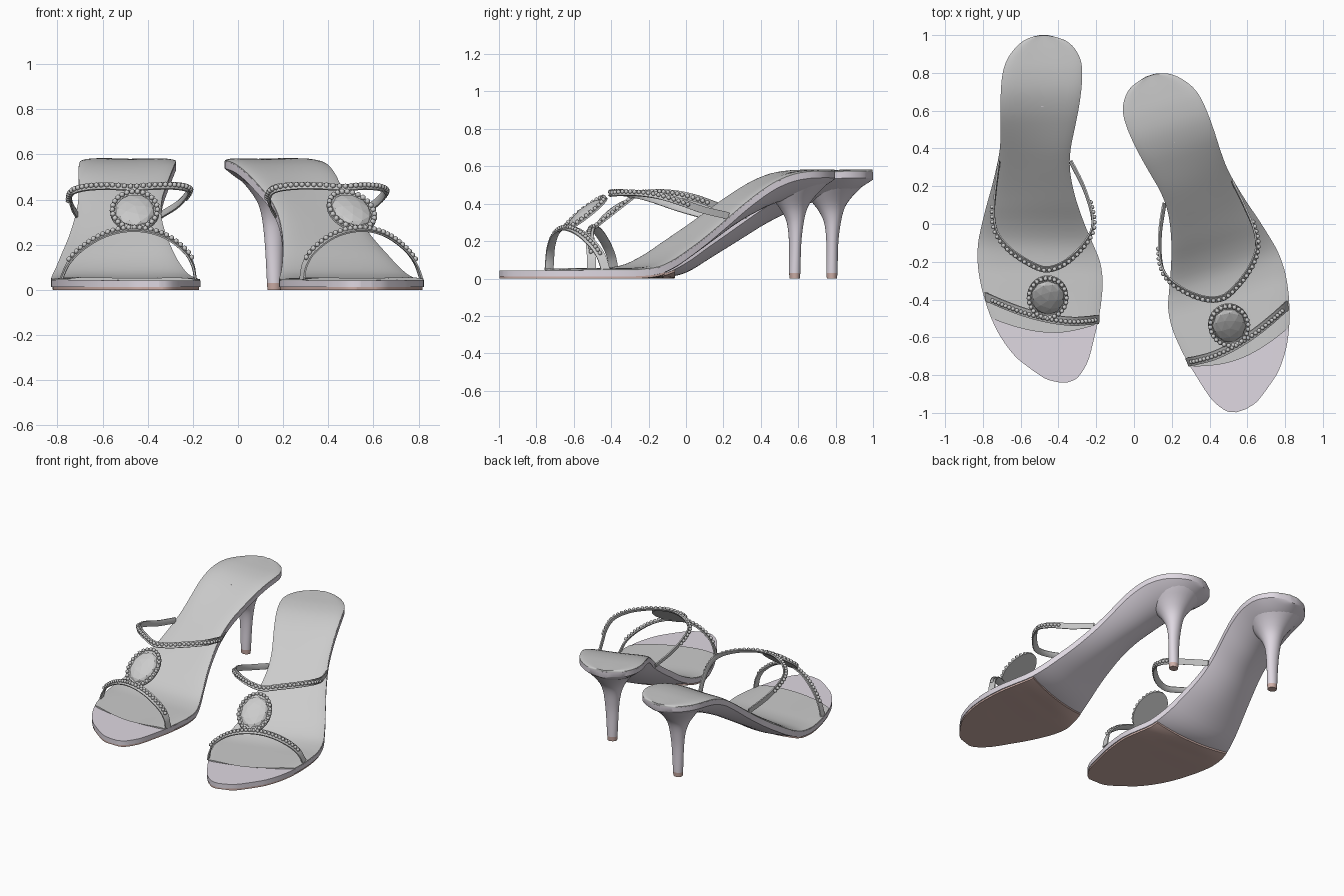
import bpy, bmesh, math
from mathutils import Vector, Matrix

if "Cube" in bpy.data.objects:
    bpy.data.objects.remove(bpy.data.objects["Cube"])

# second shoe = mirrored, turned copy of the first
TO_RIGHT = (Matrix.Translation((-.053, -.312, 0)) @ Matrix.Rotation(math.radians(18.4), 4, 'Z')
            @ Matrix.Diagonal((-1, 1, 1, 1)))


def material(name, col):
    m = bpy.data.materials.new(name)
    m.diffuse_color = (*col, 1)
    m.use_nodes = True
    m.node_tree.nodes["Principled BSDF"].inputs["Base Color"].default_value = m.diffuse_color
    return m


LILAC = material("lilac_leather", (.74, .69, .76))
ROSE = material("rose_sole", (.62, .43, .39))


def make(name, bm, mat=None, angle=40):
    """Writes the part into both shoes."""
    for side, M in (("left", Matrix()), ("right", TO_RIGHT)):
        b = bm.copy()
        b.transform(M)
        bmesh.ops.recalc_face_normals(b, faces=b.faces[:])
        me = bpy.data.meshes.new(side + "_" + name)
        b.to_mesh(me)
        b.free()
        for p in me.polygons:
            p.use_smooth = angle > 0
        if angle:
            me.set_sharp_from_angle(angle=math.radians(angle))
        if mat:
            me.materials.append(mat)
        bpy.context.collection.objects.link(bpy.data.objects.new(side + "_" + name, me))
    bm.free()


def loft(rings):
    bm = bmesh.new()
    vs = [[bm.verts.new(p) for p in r] for r in rings]
    n = len(vs[0])
    for a, b in zip(vs, vs[1:]):
        for i in range(n):
            bm.faces.new((a[i], a[(i + 1) % n], b[(i + 1) % n], b[i]))
    bm.faces.new(vs[0])
    bm.faces.new(vs[-1][::-1])
    return bm


def spline(tab, t, k=1):
    """Smooth interpolation of column k of a table keyed by column 0."""
    t = min(max(t, tab[0][0]), tab[-1][0])
    i = max(j for j in range(len(tab) - 1) if tab[j][0] <= t)

    def slope(j):
        a, b = tab[max(j - 1, 0)], tab[min(j + 1, len(tab) - 1)]
        return (b[k] - a[k]) / (b[0] - a[0])
    h = tab[i + 1][0] - tab[i][0]
    s = (t - tab[i][0]) / h
    return ((2*s**3 - 3*s*s + 1) * tab[i][k] + (s**3 - 2*s*s + s) * h * slope(i)
            + (3*s*s - 2*s**3) * tab[i + 1][k] + (s**3 - s*s) * h * slope(i + 1))


# sole outline: y, outer x, inner x
OUT = [(-.838, -.40, -.35), (-.825, -.455, -.315), (-.80, -.50, -.287), (-.75, -.57, -.255),
       (-.7, -.63, -.235), (-.6, -.705, -.21), (-.5, -.755, -.187), (-.4, -.79, -.172),
       (-.3, -.815, -.166), (-.2, -.828, -.18), (-.1, -.825, -.22), (0, -.805, -.262),
       (.1, -.78, -.298), (.2, -.752, -.325), (.3, -.728, -.34), (.4, -.71, -.335),
       (.5, -.706, -.315), (.6, -.707, -.295), (.7, -.705, -.28), (.8, -.695, -.274),
       (.87, -.672, -.283), (.93, -.63, -.315), (.97, -.585, -.36), (.99, -.54, -.415),
       (1.0, -.50, -.455)]
# height of the sole's top, depth of the rounded underside, drop of the outer edge
TOP = [(-.84, .042), (-.3, .042), (-.2, .045), (-.1, .066), (0, .12), (.1, .192), (.2, .262),
       (.3, .333), (.4, .402), (.5, .462), (.6, .514), (.7, .55), (.8, .566), (.9, .57), (1, .57)]
BELLY = [(-.84, 0), (-.2, 0), (-.1, .02), (0, .045), (.2, .06), (.4, .08), (.6, .1), (.8, .1),
         (.9, .07), (1, .01)]
DROP = [(-.84, 0), (-.2, 0), (0, .02), (.15, .035), (.35, .03), (.6, 0), (1, 0)]
US = [-math.cos(math.pi * i / 18) for i in range(19)]


def top(y, u):
    return spline(TOP, y) - spline(DROP, y) * ((1 - u) / 2)**2


def under(y, u):
    g = (spline(TOP, y + .01) - spline(TOP, y - .01)) / .02
    return max(.012, top(y, u) - .032 * math.sqrt(1 + g*g) - spline(BELLY, y) * (1 - u*u))


def stations(a, b):
    ys = []
    for r, s in zip(OUT, OUT[1:]):
        ys += [r[0] + (s[0] - r[0]) * i / 3 for i in range(3)]
    return [a] + [y for y in ys if a + .004 < y < b - .004] + [b]


def slab(a, b, hi, lo, inset=1.0, bend=lambda y, u: y):
    rings = []
    for y in stations(a, b):
        ring = []
        for f, us in ((hi, US), (lo, US[::-1])):
            for u in us:
                yy = bend(y, u)
                l, r = spline(OUT, yy, 1), spline(OUT, yy, 2)
                ring.append((((l + r) + (r - l) * u * inset) / 2, yy, f(yy, u)))
        rings.append(ring)
    return loft(rings)


# soles and footbed
make("midsole", slab(-.838, 1, top, under), LILAC)
make("outsole", slab(-.832, -.06, lambda y, u: under(y, u) + .003,
                     lambda y, u: under(y, u) - .012, .98), ROSE)
make("footbed", slab(-.575, .998, lambda y, u: top(y, u) + .005 + .009 * (1 - u**8) - .004 * (1 - u*u)**2,
                     lambda y, u: top(y, u) - .003, .995,
                     lambda y, u: y + (.06 * u*u - .015 * u) * max(0, 1 - (y + .575) / .3)))


# heel stem and tip: z, front y, back y, half width
def post(rows):
    return loft([[(-.485 + w * math.cos(a), (f + b) / 2 + (b - f) / 2 * math.sin(a), z)
                  for a in (math.tau * i / 28 for i in range(28))] for z, f, b, w in rows])


HEEL = [(.03, .75, .81, .033), (.2, .75, .815, .042), (.3, .738, .828, .052), (.36, .71, .842, .066),
        (.4, .68, .86, .085), (.45, .64, .9, .12), (.5, .62, .95, .16), (.533, .62, .98, .182)]
fine = [.03 + .503 * i / 26 for i in range(27)]
make("heel", post([(z, *(spline(HEEL, z, k) for k in (1, 2, 3))) for z in fine]), LILAC, 50)
make("heel_tip", post([(0, .753, .807, .031), (.03, .75, .81, .033)]), ROSE)


# straps: ribbon along a path, with a row of beads on top
def beads(spots, r):
    bm = bmesh.new()
    for p in spots:
        bmesh.ops.create_icosphere(bm, subdivisions=1, radius=r, matrix=Matrix.Translation(p))
    return bm


def strap(name, pts, axis, width, count, t0, t1):
    keyed, d = [], 0
    for i, p in enumerate(pts):
        d += (Vector(p) - Vector(pts[i - 1])).length if i else 0
        keyed.append((d, *p))

    def at(t):
        return Vector([spline(keyed, t * d, k) for k in (1, 2, 3)])

    def frame(t):
        tan = (at(min(t + .01, 1)) - at(max(t - .01, 0))).normalized()
        w = Vector(axis)
        w = (w - tan * w.dot(tan)).normalized()
        n = w.cross(tan)
        return at(t), w, n
    rings = []
    for i in range(61):
        p, w, n = frame(i / 60)
        rings.append([p + w * a * width / 2 + n * b * .007
                      for a, b in ((-1, -.6), (1, -.6), (1, .5), (.5, 1), (-.5, 1), (-1, .5))])
    make(name, loft(rings), None, 50)
    spots = []
    for i in range(count):
        p, w, n = frame(t0 + (t1 - t0) * i / (count - 1))
        # outward side is away from the middle of the foot
        out = n if n.dot(p - Vector((-.47, .1, .1))) > 0 else -n
        spots.append(p + out * .009)
    make(name + "_beads", beads(spots, .013), None, 60)


strap("toe_strap", [(-.785, -.385, .045), (-.75, -.4, .12), (-.68, -.43, .19), (-.57, -.47, .25),
                    (-.45, -.5, .268), (-.33, -.515, .24), (-.235, -.51, .17), (-.2, -.505, .11),
                    (-.187, -.505, .045)], (0, .95, .35), .048, 27, .12, .88)
strap("instep_strap", [(-.715, .33, .335), (-.735, .17, .37), (-.743, .05, .41), (-.725, -.05, .44),
                       (-.66, -.135, .455), (-.56, -.205, .458), (-.47, -.24, .452),
                       (-.38, -.215, .458), (-.285, -.135, .46), (-.225, -.04, .45),
                       (-.222, .05, .43), (-.265, .19, .38), (-.335, .33, .335)],
      (0, .75, .65), .038, 36, .17, .83)

# jewel: backing plate, faceted stone and bead ring
TILT = Matrix.Translation((-.457, -.387, .348)) @ Matrix.Rotation(math.radians(38), 4, 'X')
bm = loft([[TILT @ Vector((.109 * math.cos(a), .142 * math.sin(a), z))
            for a in (math.tau * i / 40 for i in range(40))] for z in (-.006, .004)])
make("jewel_plate", bm)
bm = bmesh.new()
bmesh.ops.create_icosphere(bm, subdivisions=2, radius=1,
                           matrix=TILT @ Matrix.Translation((0, 0, .006)) @ Matrix.Diagonal((.088, .112, .026, 1)))
bmesh.ops.bisect_plane(bm, geom=bm.verts[:] + bm.edges[:] + bm.faces[:], clear_inner=True,
                       plane_co=TILT.translation, plane_no=TILT.to_3x3() @ Vector((0, 0, 1)))
make("jewel_stone", bm, None, 0)
ring = [TILT @ Vector((.1 * math.cos(a), .131 * math.sin(a), .009))
        for a in (math.tau * i / 26 for i in range(26))]
make("jewel_beads", beads(ring, .0135), None, 60)
